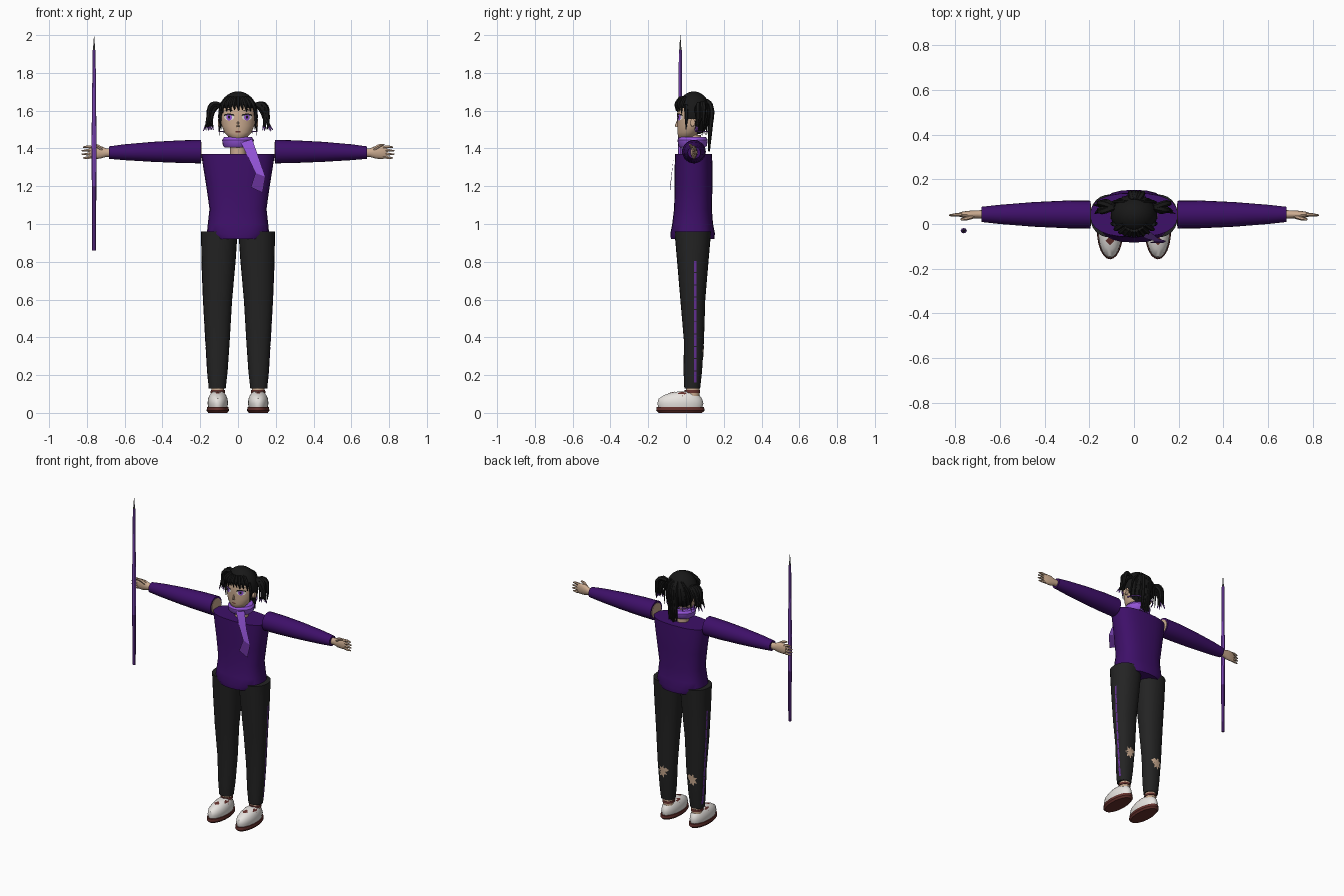
import bpy, bmesh, math, random
from mathutils import Vector
from mathutils.bvhtree import BVHTree

random.seed(4)
if "Cube" in bpy.data.objects:
    bpy.data.objects.remove(bpy.data.objects["Cube"])


def material(name, r, g, b):
    m = bpy.data.materials.new(name)
    m.use_nodes = True
    m.diffuse_color = (r, g, b, 1)
    m.node_tree.nodes["Principled BSDF"].inputs["Base Color"].default_value = (r, g, b, 1)
    return m


PURPLE = material("deep_purple", .048, .005, .14)
VIOLET = material("bright_violet", .3, .09, .7)
PLUM = material("mid_violet", .13, .03, .3)
SKIN = material("skin", .6, .41, .28)
HAIR = material("black_hair", .009, .009, .009)
CLOTH = material("charcoal_cloth", .017, .017, .017)
WHITE = material("warm_white", .8, .77, .74)
RED = material("dark_red", .13, .03, .025)
STEEL = material("steel", .15, .15, .16)
made = []


def finish(name, bm, *mats):
    bmesh.ops.recalc_face_normals(bm, faces=bm.faces)
    me = bpy.data.meshes.new(name)
    bm.to_mesh(me)
    bm.free()
    for m in mats:
        me.materials.append(m)
    ob = bpy.data.objects.new(name, me)
    bpy.context.collection.objects.link(ob)
    made.append(ob)
    return ob


def loft(name, rings, *mats, axis="z", seg=24, power=1.0, side=1, rule=None):
    """Rings are (position, centre a, centre b, radius a, radius b)."""
    bm = bmesh.new()
    loops = []
    for t, ca, cb, ra, rb in rings:
        loop = []
        for i in range(seg):
            c, s = math.cos(i * math.tau / seg), math.sin(i * math.tau / seg)
            a = ca + ra * math.copysign(abs(c) ** power, c)
            b = cb + rb * math.copysign(abs(s) ** power, s)
            p = (a, b, t) if axis == "z" else (t, a, b)
            loop.append(bm.verts.new((p[0] * side, p[1], p[2])))
        loops.append(loop)
    for lo, hi in zip(loops, loops[1:]):
        for i in range(seg):
            j = (i + 1) % seg
            bm.faces.new((lo[i], lo[j], hi[j], hi[i]))
    bm.faces.new(loops[0])
    bm.faces.new(loops[-1])
    if rule:
        for f in bm.faces:
            f.material_index = rule(f.calc_center_median())
    return finish(name, bm, *mats)


def strands(name, paths, mats, rule=None):
    """Tapered round strands; each path lists (point, radius)."""
    cu = bpy.data.curves.new(name, "CURVE")
    cu.dimensions, cu.bevel_depth, cu.bevel_resolution = "3D", 1.0, 1
    cu.resolution_u, cu.use_fill_caps = 4, True
    for path in paths:
        sp = cu.splines.new("BEZIER")
        sp.bezier_points.add(len(path) - 1)
        for bp, (co, r) in zip(sp.bezier_points, path):
            bp.co, bp.radius = co, r
            bp.handle_left_type = bp.handle_right_type = "AUTO"
    tmp = bpy.data.objects.new(name + "_path", cu)
    bpy.context.collection.objects.link(tmp)
    me = bpy.data.meshes.new_from_object(tmp.evaluated_get(bpy.context.evaluated_depsgraph_get()))
    bpy.data.objects.remove(tmp)
    bm = bmesh.new()
    bm.from_mesh(me)
    for f in bm.faces:
        f.material_index = rule(f.calc_center_median()) if rule else 0
    return finish(name, bm, *mats)


def decal(name, target, axis, sign, outlines, mat, lift=.002):
    """Thin patches projected onto a target along one axis."""
    me = target.data
    tree = BVHTree.FromPolygons([v.co for v in me.vertices], [p.vertices for p in me.polygons])
    ray = Vector((0, 0, 0))
    ray[axis] = -sign

    def put(u, v):
        p = [u, v]
        p.insert(axis, sign * 3)
        hit = tree.ray_cast(Vector(p), ray)[0] or tree.find_nearest(Vector(p))[0]
        return bm.verts.new(hit - ray * lift)

    bm = bmesh.new()
    for pts in outlines:
        n = len(pts)
        mid = put(sum(p[0] for p in pts) / n, sum(p[1] for p in pts) / n)
        rim = [put(*p) for p in pts]
        for i in range(n):
            bm.faces.new((mid, rim[i], rim[(i + 1) % n]))
    return finish(name, bm, mat)


def oval(u, v, ru, rv, n=14, jag=0.0):
    return [(u + ru * (1 - jag * (i % 2)) * math.cos(i * math.tau / n),
             v + rv * (1 - jag * (i % 2)) * math.sin(i * math.tau / n)) for i in range(n)]


# Jumper, neck and scarf
loft("jumper", [(.92, 0, .035, .13, .115), (.95, 0, .035, .165, .118), (1.0, 0, .035, .16, .108),
                (1.08, 0, .037, .151, .1), (1.2, 0, .04, .168, .1), (1.3, 0, .04, .184, .1),
                (1.37, 0, .04, .195, .098)], PURPLE, power=.8)
loft("neck", [(1.36, 0, .04, .042, .04), (1.47, 0, .04, .042, .04)], SKIN)
loft("scarf_wrap", [(1.405, 0, .035, .07, .065), (1.415, 0, .035, .08, .076),
                    (1.445, 0, .035, .084, .08), (1.46, 0, .035, .074, .07)], VIOLET)
bm = bmesh.new()
rows = [[bm.verts.new(p) for p in pair] for pair in (
    ((.015, -.042, 1.43), (.075, -.036, 1.45)), ((.055, -.066, 1.35), (.11, -.066, 1.35)),
    ((.092, -.076, 1.27), (.145, -.076, 1.25)), ((.068, -.085, 1.195), (.13, -.085, 1.165)))]
for i, (p, q) in enumerate(zip(rows, rows[1:])):
    bm.faces.new((p[0], p[1], q[1], q[0])).material_index = i // 2
bmesh.ops.solidify(bm, geom=bm.faces[:], thickness=.008)
finish("scarf_tail", bm, VIOLET, PLUM)

for s, side in ((1, "left"), (-1, "right")):
    # Sleeves with a bare shoulder end, and hands
    loft(side + "_sleeve", [(.195, .042, 1.383, .062, .062), (.3, .043, 1.383, .062, .06),
                            (.45, .043, 1.382, .055, .053), (.6, .043, 1.38, .043, .042),
                            (.682, .043, 1.378, .034, .033)], PURPLE, axis="x", side=s)
    loft(side + "_shoulder_end", [(.192, .042, 1.383, .05, .05), (.2, .042, 1.383, .05, .05)],
         SKIN, axis="x", side=s)
    loft(side + "_palm", [(.67, .043, 1.378, .02, .022), (.7, .043, 1.378, .018, .023),
                          (.73, .042, 1.38, .018, .034), (.765, .042, 1.38, .014, .036),
                          (.785, .042, 1.38, .008, .03)], SKIN, axis="x", side=s, seg=16)
    fingers = [[((s * .76, .042, 1.38 + k * .015), .01), ((s * .795, .041, 1.38 + k * .019), .008),
                ((s * (.83 - abs(k) * .006), .039, 1.378 + k * .019), .004)] for k in (-1.5, -.5, .5, 1.5)]
    fingers.append([((s * .72, .035, 1.395), .011), ((s * .75, .025, 1.415), .009), ((s * .775, .02, 1.42), .005)])
    strands(side + "_fingers", fingers, [SKIN])

    # Trousers with side stripe and torn calf
    leg = loft(side + "_trouser_leg", [(.13, .11, .033, .045, .042), (.22, .109, .036, .054, .049),
                                       (.38, .108, .042, .064, .053), (.6, .108, .036, .077, .066),
                                       (.8, .103, .036, .09, .083), (.96, .099, .036, .097, .097)],
               CLOTH, side=s, power=.9)
    stripe = [[(.042, z), (.055, z), (.055, z + .06), (.042, z + .06)]
              for z in [.16 + .065 * i for i in range(10)]]
    decal(side + "_side_stripe", leg, 0, s, stripe, PLUM, .0015)
    decal(side + "_calf_tear", leg, 1, 1, [oval(s * .112, .33, .035, .045, 14, .45),
                                           oval(s * .088, .345, .02, .016, 8, .3)], SKIN)

    # Ankles and shoes
    loft(side + "_ankle", [(.09, .107, .035, .034, .036), (.2, .107, .035, .034, .036)], SKIN, side=s)
    loft(side + "_shoe_sole", [(0, .107, -.03, .05, .115), (.012, .107, -.03, .059, .128),
                               (.03, .107, -.03, .057, .126)], RED, side=s)
    shoe = loft(side + "_shoe_upper", [(.028, .107, -.03, .05, .116), (.05, .107, -.03, .054, .122),
                                       (.075, .107, -.03, .052, .115), (.095, .107, -.022, .043, .092),
                                       (.108, .107, -.008, .032, .065), (.114, .107, .005, .02, .04)],
                WHITE, side=s)
    decal(side + "_shoe_marks", shoe, 2, 1,
          [oval(s * .107, -.075, .02, .02, 4), oval(s * .142, -.02, .012, .025, 4),
           oval(s * .072, -.02, .012, .025, 4)], RED)
    loft(side + "_shoe_collar", [(.105, .107, .033, .038, .042), (.12, .107, .033, .037, .04)], RED, side=s)

# Head
head = loft("head", [(1.447, 0, .0, .022, .028), (1.46, 0, .004, .05, .045), (1.485, 0, .014, .072, .06),
                     (1.52, 0, .025, .086, .071), (1.56, 0, .03, .091, .077), (1.6, 0, .033, .092, .079),
                     (1.65, 0, .035, .075, .068), (1.685, 0, .035, .035, .035)], SKIN, seg=32)
loft("nose", [(1.513, 0, -.047, .009, .008), (1.52, 0, -.05, .007, .009), (1.545, 0, -.046, .003, .004)],
     SKIN, seg=8)
decal("mouth", head, 1, -1, [oval(0, 1.488, .016, .004, 8)], RED)
for s, side in ((1, "left"), (-1, "right")):
    x = s * .047
    decal(side + "_eye_white", head, 1, -1, [oval(x, 1.565, .026, .017)], WHITE, .002)
    decal(side + "_iris", head, 1, -1, [oval(x, 1.565, .015, .017)], VIOLET, .003)
    decal(side + "_pupil", head, 1, -1, [oval(x, 1.566, .006, .009, 8)], HAIR, .004)
    decal(side + "_lashes", head, 1, -1, [
        [(x - .028, 1.572), (x, 1.578), (x + .028, 1.572), (x + .024, 1.581), (x, 1.586), (x - .024, 1.581)],
        [(s * .02, 1.597), (s * .05, 1.605), (s * .076, 1.598), (s * .05, 1.609)]], HAIR, .004)
    loft(side + "_ear", [(.086, .035, 1.535, .012, .02), (.106, .035, 1.537, .012, .02)],
         SKIN, axis="x", side=s, seg=12)

# Hair cap with an open face
bm = bmesh.new()
bmesh.ops.create_uvsphere(bm, u_segments=32, v_segments=24, radius=1)
for v in bm.verts:
    v.co = Vector((v.co.x * .104, .041 + v.co.y * .091, 1.585 + v.co.z * .117))
bald = []
for f in bm.faces:
    c = f.calc_center_median()
    if c.z < 1.475 or (c.y < .012 and c.z < 1.632 - abs(c.x) * .3) or (c.y < .055 and c.z < 1.555):
        bald.append(f)
bmesh.ops.delete(bm, geom=bald, context="FACES")
finish("hair_cap", bm, HAIR)

# Fringe, cheek locks, bunches and back tail
fringe = []
for k in range(-4, 5):
    x = k * .02
    y = .04 - .09 * math.sqrt(1 - (x / .11) ** 2)
    fringe.append([((x * .6, y + .02, 1.672), .008), ((x, y, 1.635), .012),
                   ((x * 1.06 + .004, y - .002, 1.598 - abs(x) * .15 + .008 * (k % 2)), .002)])
for s in (1, -1):
    fringe.append([((s * .084, 0, 1.63), .012), ((s * .096, .002, 1.57), .01), ((s * .09, 0, 1.5), .002)])
strands("fringe", fringe, [HAIR])
for s, side in ((1, "left"), (-1, "right")):
    bunch = []
    for k in range(7):
        a, b = random.uniform(-.012, .012), random.uniform(-.02, .025)
        bunch.append([((s * .09, .075, 1.63), .014), ((s * (.128 + a), .075 + b, 1.622 + a), .015),
                      ((s * (.148 + a), .075 + b, 1.565), .011),
                      ((s * (.13 + k * .009), .07 + b * 1.5, 1.49 + abs(a)), .002)])
    strands(side + "_bunch", bunch, [HAIR, VIOLET], lambda c: int(c.z < 1.508))
tail = []
for k in range(-2, 3):
    x = .01 + k * .012
    tail.append([((x * .5, .105, 1.655), .012), ((x, .13, 1.63), .013),
                 ((x, .128, 1.5), .012), ((x * 1.2, .122, 1.385 + .006 * abs(k)), .005)])
for k in range(-4, 5):
    tail.append([((k * .01, .1, 1.66), .007), ((k * .022, .135 - abs(k) * .009, 1.6), .008),
                 ((k * .025, .125 - abs(k) * .01, 1.47 + .01 * (k % 2)), .002)])
strands("back_tail", tail, [HAIR])
strands("hair_band", [[((s * .1, .05, 1.49), .004), ((s * .07, .1, 1.49), .004), ((0, .122, 1.49), .004)]
                      for s in (1, -1)], [VIOLET])

# Staff with steel point
loft("staff", [(.86, -.762, -.03, .01, .01), (1.2, -.762, -.03, .012, .012), (1.45, -.762, -.03, .014, .012),
               (1.6, -.762, -.03, .011, .01), (1.92, -.762, -.03, .008, .008)],
     VIOLET, PLUM, seg=8, rule=lambda c: int(c.z < 1.3))
loft("staff_point", [(1.92, -.762, -.03, .006, .006), (2.0, -.762, -.03, .0005, .0005)], STEEL, seg=8)

# Soft shading with crisp edges
for ob in bpy.context.selected_objects:
    ob.select_set(False)
for ob in made:
    ob.select_set(True)
bpy.context.view_layer.objects.active = made[0]
bpy.ops.object.shade_smooth_by_angle(angle=math.radians(40))
